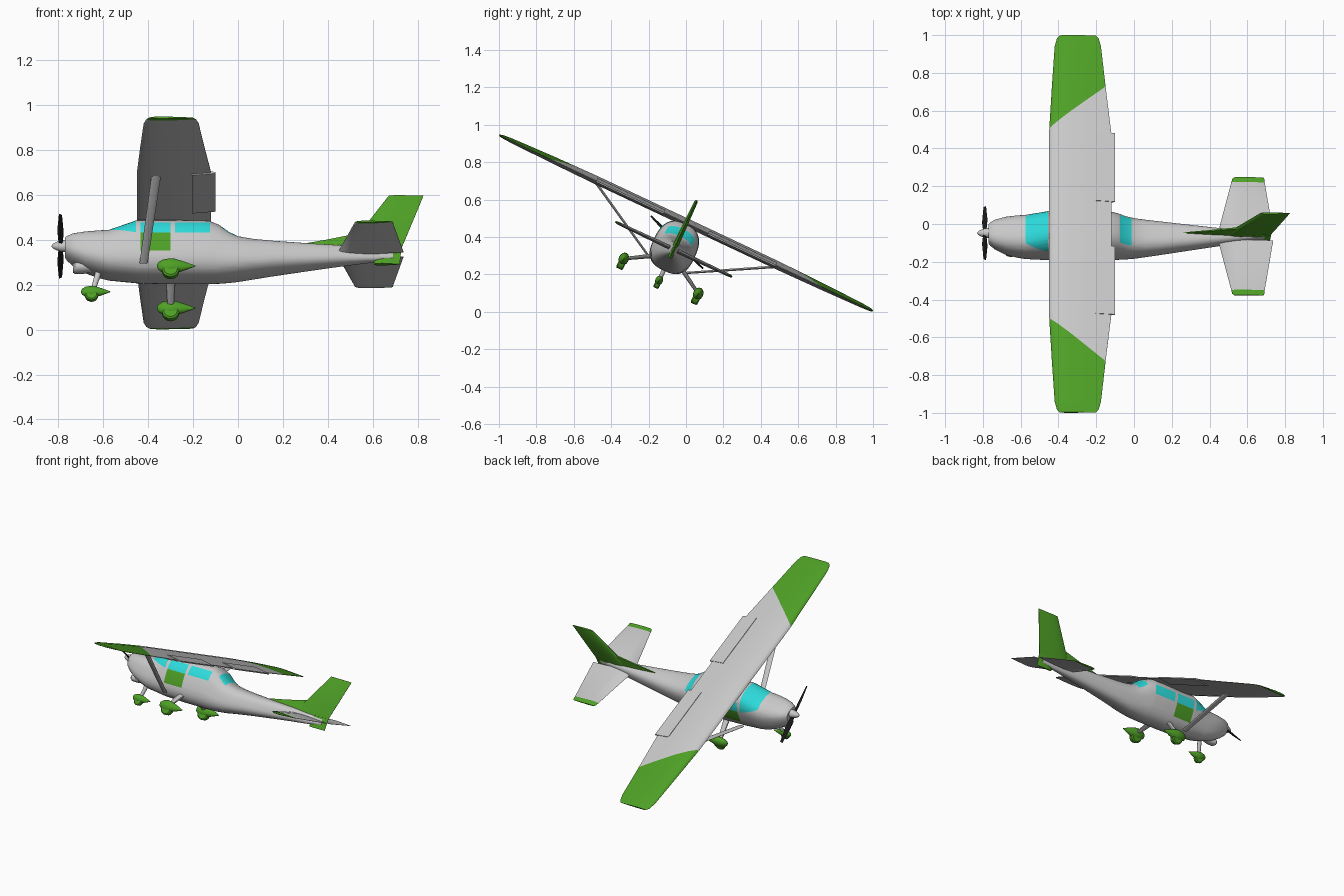
import bpy, bmesh, math
from mathutils import Vector as V, Matrix

if "Cube" in bpy.data.objects:
    bpy.data.objects.remove(bpy.data.objects["Cube"])

def material(name, rgb):
    m = bpy.data.materials.new(name)
    m.diffuse_color = (*rgb, 1)
    m.use_nodes = True
    m.node_tree.nodes["Principled BSDF"].inputs["Base Color"].default_value = m.diffuse_color
    return m

MATS = [material("light grey", (.58, .58, .58)), material("leaf green", (.076, .35, .019)),
        material("window cyan", (.026, .70, .70)), material("black", (.01, .01, .01))]
GREY, GREEN, CYAN, BLACK = range(4)
# The aircraft is modelled level, then banked about its long axis
BANK = Matrix.Translation((0, 0, .474)) @ Matrix.Rotation(math.radians(-25.2), 4, 'X')

def finish(name, bm, rule=GREY):
    bmesh.ops.recalc_face_normals(bm, faces=bm.faces[:])
    bm.normal_update()
    for f in bm.faces:
        f.smooth = True
        f.material_index = rule(f.calc_center_median(), f.normal) if callable(rule) else rule
    bm.transform(BANK)
    me = bpy.data.meshes.new(name)
    bm.to_mesh(me)
    bm.free()
    for m in MATS:
        me.materials.append(m)
    me.set_sharp_from_angle(angle=math.radians(35))
    ob = bpy.data.objects.new(name, me)
    bpy.context.collection.objects.link(ob)
    return ob

def loft(name, rings, rule=GREY, cuts=()):
    bm = bmesh.new()
    rows = [[bm.verts.new(p) for p in r] for r in rings]
    n = len(rows[0])
    for a, b in zip(rows, rows[1:]):
        for i in range(n):
            j = (i + 1) % n
            bm.faces.new((a[i], a[j], b[j], b[i]))
    bm.faces.new(rows[0])
    bm.faces.new(rows[-1])
    for co, no in cuts:
        bmesh.ops.bisect_plane(bm, geom=bm.verts[:] + bm.edges[:] + bm.faces[:],
                               plane_co=co, plane_no=no)
    return finish(name, bm, rule)

PROFILE = [(0, 0), (.015, .38), (.05, .62), (.14, .88), (.33, 1), (.65, .65), (1, .08)]

def airfoil(le, te, t, up=.5):
    c = te - le
    return ([(le + c * f, h * t * up) for f, h in PROFILE] +
            [(le + c * f, -h * t * (1 - up)) for f, h in PROFILE[:0:-1]])

def mirrored(stations):
    return [(-s[0], *s[1:]) for s in reversed(stations)] + list(stations)

def circle(n=16):
    return [(math.cos(2 * math.pi * i / n), math.sin(2 * math.pi * i / n)) for i in range(n)]

def bar(name, p, q, axis, size0, size1, colour=GREY):
    p, q, axis = V(p), V(q), V(axis).normalized()
    n = axis.cross(q - p).normalized()
    loft(name, [[e + axis * c * s[0] / 2 + n * k * s[1] / 2 for c, k in circle(12)]
                for e, s in ((p, size0), (q, size1))], colour)

# Fuselage: x, half width, top, bottom
BODY = [(-.77, .05, -.082, -.16), (-.762, .06, -.075, -.172), (-.735, .077, -.065, -.195),
        (-.68, .097, -.059, -.228), (-.62, .107, -.055, -.25), (-.575, .111, -.053, -.262),
        (-.45, .118, -.004, -.276), (-.30, .12, -.004, -.28), (-.13, .117, -.006, -.28),
        (-.085, .112, -.026, -.279), (-.04, .107, -.062, -.275), (0, .103, -.083, -.27),
        (.06, .096, -.094, -.26), (.15, .085, -.102, -.246), (.3, .065, -.11, -.226),
        (.45, .045, -.116, -.207), (.6, .025, -.125, -.19), (.69, .01, -.13, -.178)]

def body_ring(x, a, top, bot):
    mid = bot + (top - bot) * .46
    ring = []
    for c, s in circle(40):
        h = top - mid if s > 0 else mid - bot
        ring.append((x, a * math.copysign(abs(c) ** .75, c), mid + h * math.copysign(abs(s) ** .75, s)))
    return ring

SHIELD_P, SHIELD_N = V((-.565, 0, -.072)), V((.028, 0, .115)).normalized()

def body_rule(c, n):
    if -.575 < c.x < -.455 and (c - SHIELD_P).dot(SHIELD_N) > 0:
        return CYAN                                   # windscreen
    if -.435 < c.x < -.30 and abs(c.y) > .05:
        if -.10 < c.z < -.04:
            return CYAN                               # door window
        if -.19 < c.z < -.10:
            return GREEN                              # door panel
    if -.28 < c.x < -.125 and -.10 < c.z < -.04 and abs(c.y) > .05:
        return CYAN                                   # rear side window
    if -.075 < c.x < -.012 and abs(c.y) < .08 and c.z > -.13:
        return CYAN                                   # back window
    return GREY

cuts = [((x, 0, 0), (1, 0, 0)) for x in (-.455, -.435, -.28, -.125, -.075, -.012)]
cuts += [((0, 0, w), (0, 0, 1)) for w in (-.04, -.10, -.19)]
cuts += [((0, v, 0), (0, 1, 0)) for v in (-.08, .08)] + [(SHIELD_P, SHIELD_N)]
loft("fuselage", [body_ring(*s) for s in BODY], body_rule, cuts)

# Chin inlet under the nose
loft("chin_inlet", [[(x, c * .035 * k, -.222 + s * .024 * k) for c, s in circle()]
                    for x, k in ((-.735, .75), (-.725, 1), (-.69, 1), (-.63, .5))])

# Wing with green upper tips
WING = [(.53, -.45, -.12, .045), (.80, -.435, -.15, .037), (1.04, -.42, -.175, .024),
        (1.085, -.408, -.187, .017), (1.103, -.392, -.202, .009)]

def outside(c):
    return abs(c.y) > .557 + .83 * (c.x + .447)

def wing_rule(c, n):
    return GREEN if outside(c) and (n.z > -.1 or abs(c.y) > 1.09) else GREY

loft("wing", [[(x, v, w) for x, w in airfoil(le, te, t, .6)] for v, le, te, t in mirrored(WING)],
     wing_rule, [((-.447, s * .557, 0), (-.83, s, 0)) for s in (1, -1)])

# Tailplane with green upper tips
TAIL = [(.022, .445, .60, .024), (.024, .445, .737, .024), (.315, .515, .692, .017),
        (.336, .52, .69, .014), (.345, .53, .685, .008)]
loft("tailplane", [[(x, v, -.154 + w) for x, w in airfoil(le, te, t)]
                   for v, le, te, t in mirrored(TAIL)],
     lambda c, n: GREEN if abs(c.y) > .315 and (n.z > -.1 or abs(c.y) > .34) else GREY,
     [((0, s * .315, 0), (0, 1, 0)) for s in (1, -1)])

# Fin, lower rudder and dorsal fillet
def upright(name, levels):
    loft(name, [[(x, h, w) for x, h in airfoil(le, te, t)] for w, le, te, t in levels], GREEN)

upright("fin", [(-.13, .48, .725, .032), (-.05, .54, .756, .028), (.125, .664, .822, .018),
                (.135, .672, .825, .01)])
upright("lower_rudder", [(-.203, .605, .72, .024), (-.125, .605, .727, .03)])
loft("dorsal_fillet", [[(x, -t, -.135), (x, t, -.135), (x, t * .3, w), (x, -t * .3, w)]
                       for x, t, w in ((.26, .006, -.108), (.40, .012, -.082), (.545, .014, -.05),
                                       (.57, .012, -.05))], GREEN)

# Spinner and propeller
HUB = V((-.79, 0, -.113))
loft("spinner", [[(x, c * r, HUB.z + s * r) for c, s in circle(20)]
                 for x, r in ((-.83, .002), (-.824, .01), (-.81, .018), (-.79, .025), (-.763, .028))])
for k, sgn in enumerate((1, -1)):
    d = V((0, .186, -.068)) * sgn
    chord = V((.35 * sgn, .068, .186 / .9))
    bar(f"propeller_root_{k}", HUB, HUB + d * .45, chord, (.016, .012), (.034, .008), BLACK)
    bar(f"propeller_tip_{k}", HUB + d * .45, HUB + d, chord, (.034, .008), (.016, .003), BLACK)

# Wheels with teardrop fairings
FAIRING = [(-.06, .006), (-.054, .018), (-.035, .03), (-.005, .036), (.02, .034),
           (.06, .021), (.11, .002)]

def wheel(name, x, v, w, k):
    loft(name + "_fairing", [[(x + dx * k, v + c * r * .75 * k, w + (s * r + .012) * k)
                              for c, s in circle()] for dx, r in FAIRING], GREEN)
    loft(name + "_wheel", [[(x + c * r * k, v + dv * k, w - .008 * k + s * r * k)
                            for c, s in circle(20)]
                           for dv, r in ((-.02, .03), (-.014, .038), (.014, .038), (.02, .03))], GREEN)

wheel("nose", -.652, 0, -.347, .77)
bar("nose_gear_leg", (-.62, 0, -.24), (-.645, 0, -.33), (1, 0, 0), (.03, .026), (.022, .022))

# Paired parts: flaps, wing struts, main gear
for side, s in (("left", -1), ("right", 1)):
    loft(side + "_flap", [[(-.205, s * v, .017), (-.10, s * v, .002), (-.10, s * v, -.005),
                           (-.205, s * v, -.014)] for v in (.13, .53)])
    bar(side + "_wing_strut", (-.42, s * .105, -.245), (-.363, s * .53, -.008), (1, 0, 0),
        (.036, .012), (.042, .014))
    wheel(side + "_main", -.30, s * .22, -.327, 1)
    bar(side + "_main_gear_leg", (-.30, s * .09, -.235), (-.30, s * .215, -.31), (1, 0, 0),
        (.045, .024), (.03, .018))
